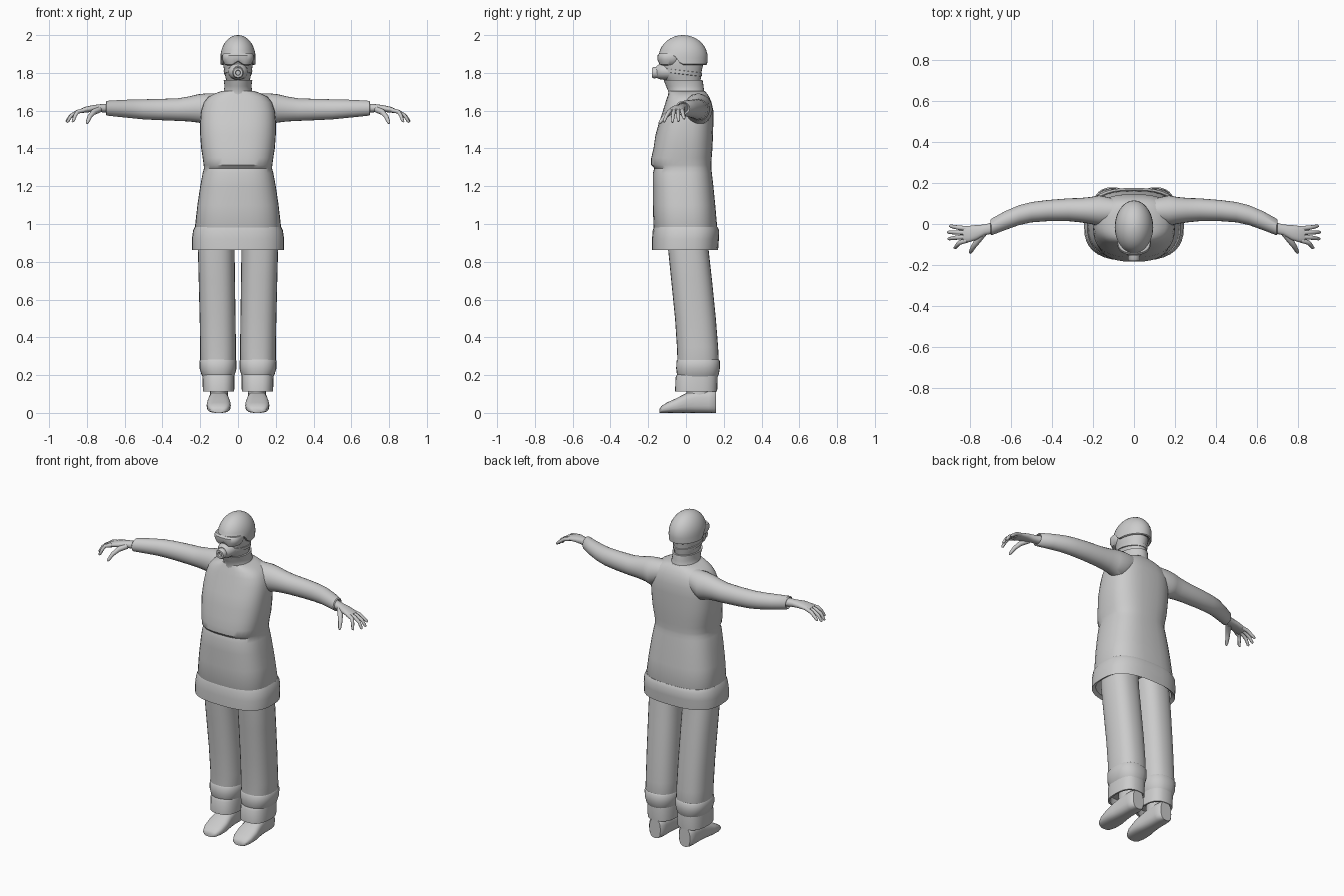
import bpy, bmesh, math
from mathutils import Vector

GREY = bpy.data.materials.new("plain grey")
GREY.diffuse_color = (0.6, 0.6, 0.6, 1)


def finish(name, bm, mirror=False, angle=40):
    bmesh.ops.recalc_face_normals(bm, faces=bm.faces)
    me = bpy.data.meshes.new(name)
    bm.to_mesh(me)
    bm.free()
    me.materials.append(GREY)
    ob = bpy.data.objects.new(name, me)
    bpy.context.collection.objects.link(ob)
    if mirror:
        ob.modifiers.new("Mirror", 'MIRROR').use_mirror_merge = False
    bpy.ops.object.select_all(action='DESELECT')
    ob.select_set(True)
    bpy.context.view_layer.objects.active = ob
    bpy.ops.object.shade_smooth_by_angle(angle=math.radians(angle))
    return ob


def skin(bm, loops, caps=(True, True)):
    rows = [[bm.verts.new(p) for p in loop] for loop in loops]
    n = len(rows[0])
    for a, b in zip(rows, rows[1:]):
        for i in range(n):
            bm.faces.new((a[i], a[(i + 1) % n], b[(i + 1) % n], b[i]))
    if caps[0]:
        bm.faces.new(rows[0])
    if caps[1]:
        bm.faces.new(rows[-1])


def loft(name, rings, axis='z', n=28, power=2.0, mirror=False, angle=40, rule=None):
    """Rings are (position, low a, high a, low b, high b) along one axis."""
    bm = bmesh.new()
    loops = []
    for t, a0, a1, b0, b1 in rings:
        loop = []
        for i in range(n):
            u = 2 * math.pi * i / n
            c, s = math.cos(u), math.sin(u)
            a = (a0 + a1) / 2 + (a1 - a0) / 2 * math.copysign(abs(c) ** (2 / power), c)
            b = (b0 + b1) / 2 + (b1 - b0) / 2 * math.copysign(abs(s) ** (2 / power), s)
            p = {'z': (a, b, t), 'x': (t, a, b), 'y': (a, t, b)}[axis]
            loop.append(rule(*p) if rule else p)
        loops.append(loop)
    skin(bm, loops)
    return finish(name, bm, mirror, angle)


def sym(rows):
    """Rows (z, half width, y low, y high) become centred rings."""
    return [(z, -w, w, y0, y1) for z, w, y0, y1 in rows]


def tube(bm, pts, radii, n=10):
    pts = [Vector(p) for p in pts]
    loops = []
    for i, p in enumerate(pts):
        d = (pts[min(i + 1, len(pts) - 1)] - pts[max(i - 1, 0)]).normalized()
        s = d.cross(Vector((0, 0, 1))).normalized()
        t = s.cross(d)
        loops.append([p + radii[i] * (s * math.cos(2 * math.pi * k / n)
                                      + t * math.sin(2 * math.pi * k / n)) for k in range(n)])
    skin(bm, loops)


# Jacket body with a folded chest and rounded shoulders
loft("jacket", sym([
    (0.95, .215, -.16, .155), (0.985, .228, -.172, .165), (1.1, .215, -.175, .155),
    (1.2, .20, -.175, .145), (1.27, .187, -.175, .137), (1.295, .18, -.168, .134),
    (1.312, .182, -.184, .134), (1.35, .187, -.184, .136), (1.4, .195, -.172, .14),
    (1.47, .20, -.162, .143), (1.54, .20, -.142, .145), (1.6, .195, -.122, .145),
    (1.645, .18, -.108, .135), (1.675, .155, -.098, .122), (1.692, .12, -.092, .11),
    (1.705, .085, -.088, .098)]), n=36, power=2.7)

# Hem band, open underneath
loft("jacket_hem", sym([
    (0.97, .20, -.15, .15), (0.875, .222, -.163, .155), (0.862, .243, -.18, .17),
    (0.92, .244, -.18, .174), (0.965, .238, -.176, .176), (0.985, .228, -.17, .166)]),
    n=36, power=2.7)

# Standing collar
loft("collar", sym([
    (1.68, .09, -.095, .105), (1.70, .076, -.093, .096), (1.73, .071, -.106, .093),
    (1.762, .076, -.118, .088), (1.762, .066, -.106, .078), (1.72, .06, -.09, .07)]))

# Sleeves sweep slightly forward to the cuff
loft("sleeve", [
    (.10, .0, .125, 1.56, 1.692), (.17, -.01, .14, 1.525, 1.691),
    (.21, .0, .132, 1.537, 1.687), (.26, .008, .127, 1.543, 1.675),
    (.32, .014, .125, 1.546, 1.665), (.42, .014, .117, 1.55, 1.662),
    (.50, .008, .107, 1.554, 1.66), (.56, -.005, .092, 1.56, 1.659),
    (.63, -.03, .062, 1.567, 1.656), (.695, -.055, .026, 1.574, 1.652),
    (.70, -.05, .02, 1.58, 1.645), (.69, -.042, .012, 1.588, 1.638)],
    axis='x', n=24, mirror=True)

# Palm, four fingers and a thumb
loft("palm", [
    (.68, -.045, .012, 1.59, 1.638), (.73, -.055, -.003, 1.592, 1.634),
    (.77, -.078, -.005, 1.593, 1.629), (.81, -.09, -.01, 1.59, 1.62),
    (.835, -.088, -.014, 1.586, 1.609)], axis='x', n=16, power=2.3, mirror=True)
bm = bmesh.new()
for y0, x1, y1, z1 in ((-.022, .90, -.01, 1.555), (-.042, .91, -.04, 1.542),
                       (-.062, .907, -.072, 1.538), (-.08, .878, -.115, 1.54)):
    tube(bm, [(.815, y0, 1.602), (.85, y0 * .7 + y1 * .3, 1.594),
              (.885 + (x1 - .91) * .7, y0 * .35 + y1 * .65, 1.574), (x1 - .006, y1, z1 + .006),
              (x1, y1, z1)], (.0115, .011, .0095, .008, .004))
tube(bm, [(.735, -.045, 1.606), (.765, -.085, 1.592), (.785, -.113, 1.568),
          (.797, -.136, 1.54), (.80, -.142, 1.531)], (.017, .015, .012, .009, .004))
finish("fingers", bm, mirror=True, angle=60)

# Trouser legs, bunched ankles and lower cuffs
loft("trouser_leg", [
    (.97, .012, .205, -.10, .11), (.86, .018, .212, -.094, .12),
    (.7, .016, .208, -.078, .138), (.5, .013, .203, -.058, .158),
    (.35, .011, .20, -.048, .17), (.27, .011, .20, -.045, .174),
    (.22, .02, .19, -.045, .165)], n=28, power=2.4, mirror=True)
loft("ankle_gather", [
    (.285, .014, .197, -.043, .171), (.275, .008, .204, -.05, .179),
    (.235, .008, .203, -.052, .179), (.205, .016, .194, -.048, .174),
    (.19, .022, .186, -.042, .166)], n=28, power=2.4, mirror=True)
loft("trouser_cuff", [
    (.205, .022, .186, -.046, .166), (.19, .019, .188, -.055, .168),
    (.112, .02, .186, -.058, .165), (.112, .03, .176, -.046, .154),
    (.15, .035, .17, -.04, .15)], n=28, power=2.6, mirror=True)

# Shoes with a low toe and a taller heel
loft("shoe", [
    (-.14, .075, .13, .0, .02), (-.132, .058, .148, .0, .035), (-.10, .043, .162, .0, .055),
    (-.05, .038, .166, .0, .078), (.0, .044, .16, .0, .104), (.05, .05, .154, .0, .118),
    (.12, .05, .154, .0, .12), (.15, .055, .149, .0, .12), (.16, .065, .139, .0, .115)],
    axis='y', n=24, power=2.8, mirror=True)
loft("ankle", [(.06, .05, .15, .0, .14), (.2, .06, .145, .01, .135)], n=16, mirror=True)

# Head and neck
loft("head", sym([
    (1.70, .058, -.07, .07), (1.755, .06, -.098, .074), (1.775, .066, -.115, .08),
    (1.80, .07, -.125, .081), (1.84, .078, -.13, .09), (1.90, .08, -.13, .095),
    (1.95, .06, -.10, .07)]), n=28)


# Helmet: the rim is raised over the face
def raise_brow(x, y, z):
    k = min(1, max(0, (-.025 - y) / .04))
    return (x, y, max(z, 1.842 + .055 * k))


dome = [(1.85, .078, -.125, .098), (1.842, .086, -.133, .106), (1.846, .094, -.142, .112)]
for i in range(0, 10):
    a = math.radians(i * 9.9)
    z, s = 1.88 + .12 * math.sin(a), max(.03, math.cos(a))
    dome.append((z, .093 * s, -.015 - .13 * s, -.015 + .13 * s))
loft("helmet", sym(dome), n=36, rule=raise_brow)


# Goggles, arched over the nose
def nose_arch(x, y, z):
    if z < 1.86 and y < -.08:
        z += .018 * max(0, 1 - abs(x) / .03)
    return (x, y, z)


loft("goggles", sym([
    (1.84, .058, -.128, -.04), (1.845, .07, -.143, -.03), (1.87, .083, -.152, -.02),
    (1.893, .083, -.152, -.02), (1.903, .078, -.142, -.03)]),
    n=36, power=2.5, rule=nose_arch)


# Strap that wraps the jaw
loft("mask_strap", sym([
    (1.792, .066, -.11, .075), (1.794, .074, -.128, .083), (1.812, .076, -.13, .086),
    (1.814, .068, -.12, .078)]), n=28,
    rule=lambda x, y, z: (x, y, z - .12 * (y + .02)))

# Breathing mask with a front valve
loft("mask_cup", [
    (-.09, -.055, .055, 1.762, 1.852), (-.125, -.05, .05, 1.764, 1.85),
    (-.145, -.038, .038, 1.768, 1.844), (-.155, -.028, .028, 1.774, 1.836)],
    axis='y', n=24)
loft("mask_valve", [
    (-.14, -.03, .03, 1.773, 1.833), (-.172, -.03, .03, 1.771, 1.831),
    (-.18, -.025, .025, 1.776, 1.826), (-.18, -.014, .014, 1.787, 1.815),
    (-.165, -.012, .012, 1.789, 1.813)], axis='y', n=20)
